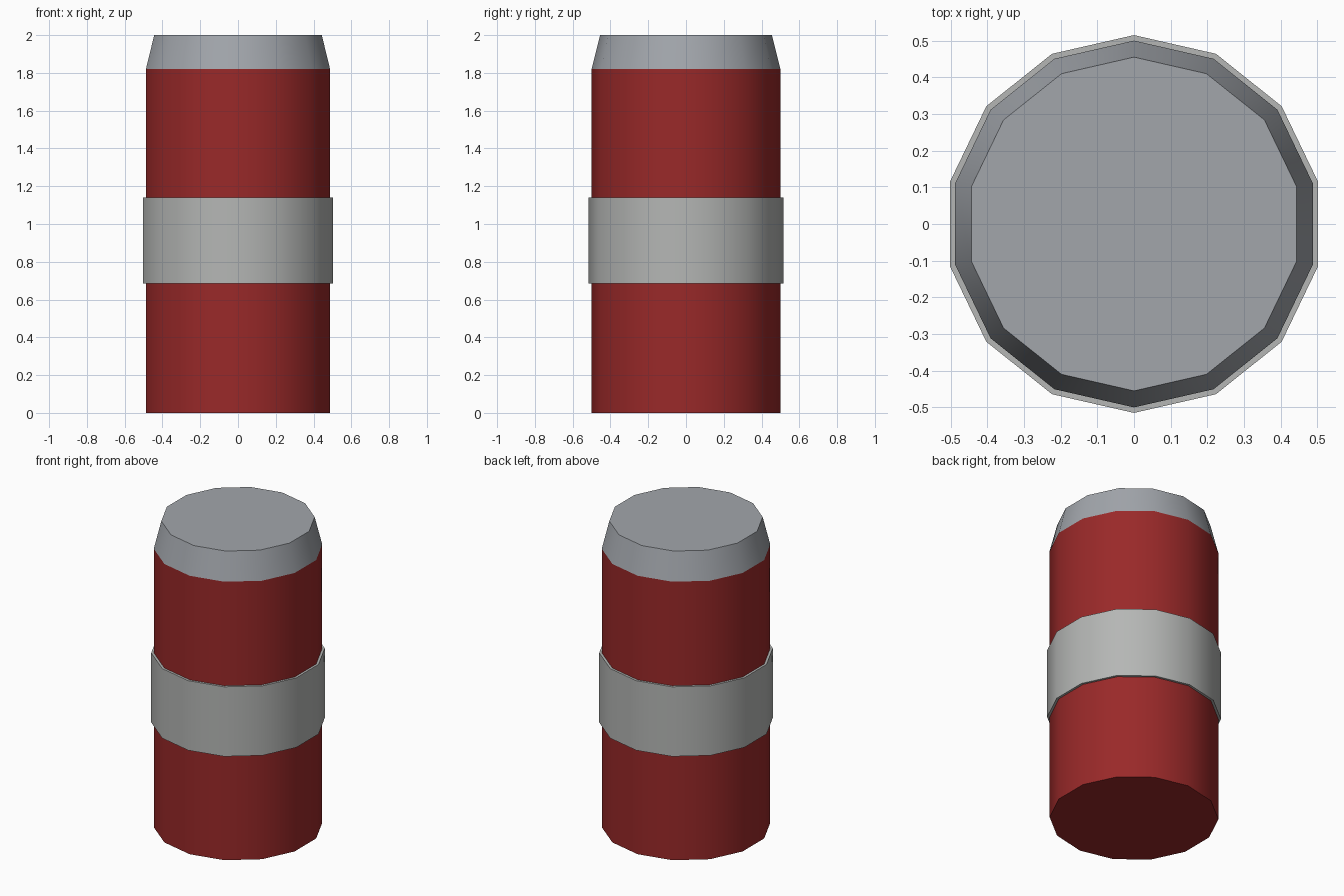
import bpy, bmesh
from math import pi, sin, cos, radians

if "Cube" in bpy.data.objects:
    bpy.data.objects.remove(bpy.data.objects["Cube"])

SIDES = 14


def lathe(name, profile, color, cap_bottom=False, cap_top=False):
    """Spin a (radius, z) profile, listed bottom to top, around z."""
    bm = bmesh.new()
    rings = []
    for r, z in profile:
        angles = [pi / 2 + 2 * pi * i / SIDES for i in range(SIDES)]
        rings.append([bm.verts.new((r * cos(a), r * sin(a), z)) for a in angles])
    for low, high in zip(rings, rings[1:]):
        for i in range(SIDES):
            j = (i + 1) % SIDES
            bm.faces.new((low[i], low[j], high[j], high[i]))
    if cap_bottom:
        bm.faces.new(rings[0][::-1])
    if cap_top:
        bm.faces.new(rings[-1])
    mesh = bpy.data.meshes.new(name)
    bm.to_mesh(mesh)
    bm.free()
    obj = bpy.data.objects.new(name, mesh)
    bpy.context.collection.objects.link(obj)
    mat = bpy.data.materials.new(name + "_paint")
    mat.diffuse_color = (*color, 1)
    mat.use_nodes = True
    mat.node_tree.nodes["Principled BSDF"].inputs["Base Color"].default_value = mat.diffuse_color
    mesh.materials.append(mat)

    # Smooth round the sides, crisp at the rims
    bpy.ops.object.select_all(action='DESELECT')
    obj.select_set(True)
    bpy.context.view_layer.objects.active = obj
    bpy.ops.object.shade_smooth_by_angle(angle=radians(30))
    return obj


# Red cylinder, closed underneath
lathe("body", [(0.5, 0), (0.5, 1.82)], (0.32, 0.022, 0.022), cap_bottom=True)

# Tapered grey lid
lathe("lid", [(0.5, 1.82), (0.455, 2.0)], (0.36, 0.38, 0.41), cap_top=True)

# Raised band around the middle
lathe("band", [(0.5, 0.685), (0.515, 0.685), (0.515, 1.14), (0.5, 1.14)],
      (0.46, 0.47, 0.46))
